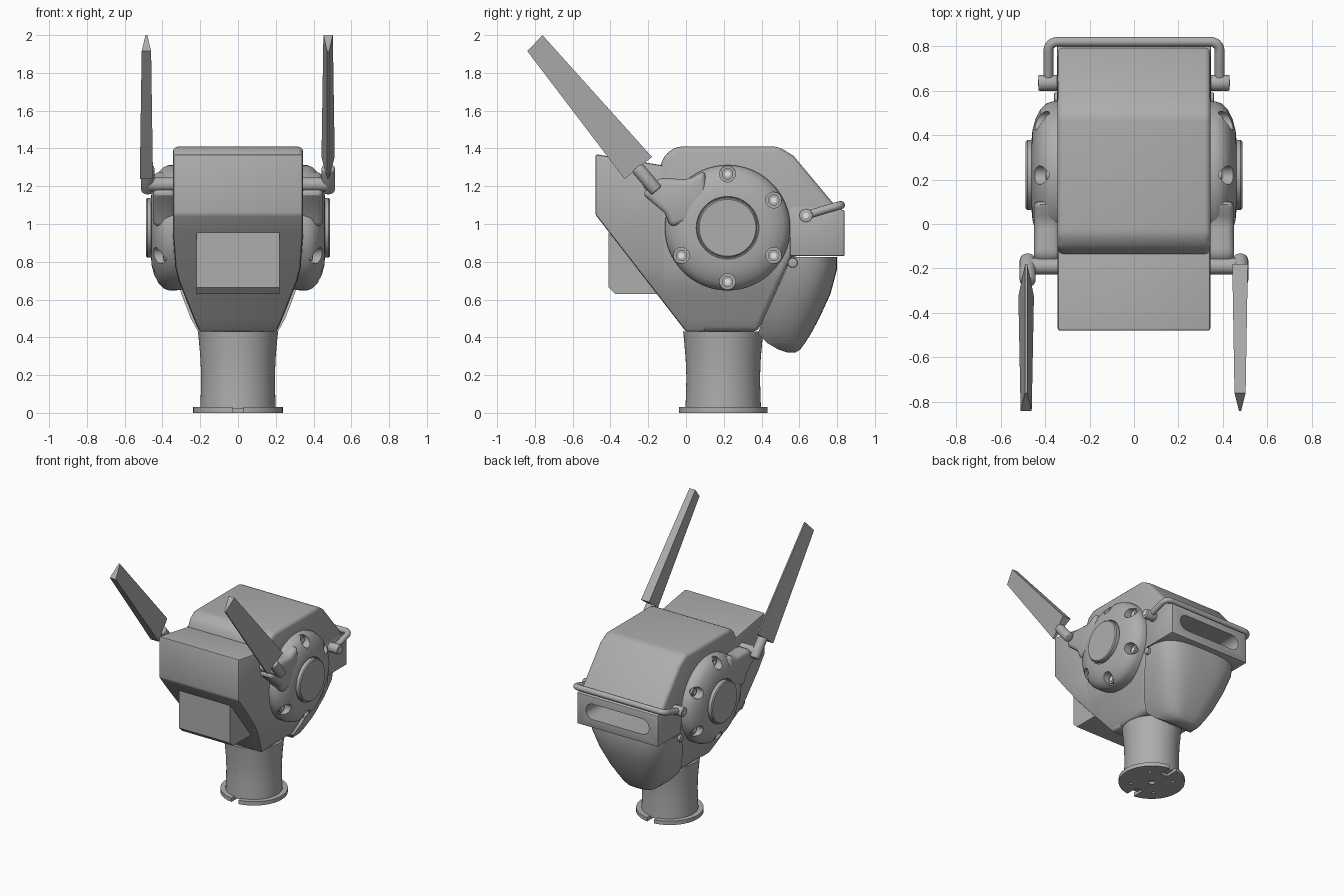
import bpy, bmesh
from math import sin, cos, pi, radians
from mathutils import Vector, Matrix

if "Cube" in bpy.data.objects:
    bpy.data.objects.remove(bpy.data.objects["Cube"])


def material(name, value):
    m = bpy.data.materials.new(name)
    m.use_nodes = True
    colour = (value, value, value, 1)
    m.diffuse_color = colour
    m.node_tree.nodes["Principled BSDF"].inputs["Base Color"].default_value = colour
    return m


GREY = material("mid grey", 0.42)
PALE = material("pale insert", 0.9)


def make(name, bm, mat=GREY):
    bmesh.ops.recalc_face_normals(bm, faces=bm.faces)
    mesh = bpy.data.meshes.new(name)
    bm.to_mesh(mesh)
    bm.free()
    mesh.materials.append(mat)
    obj = bpy.data.objects.new(name, mesh)
    bpy.context.collection.objects.link(obj)
    return obj


def finish(obj, bevel=0, segments=3, cutter=None, mirror=False):
    """Bevel, cut, mirror, then shade with sharp edges kept."""
    if bevel:
        m = obj.modifiers.new("bevel", 'BEVEL')
        m.width, m.segments, m.limit_method = bevel, segments, 'ANGLE'
        m.angle_limit = radians(30)
    if cutter:
        m = obj.modifiers.new("cut", 'BOOLEAN')
        m.operation, m.object, m.solver = 'DIFFERENCE', cutter, 'EXACT'
        cutter.hide_render = True
    if mirror:
        m = obj.modifiers.new("mirror", 'MIRROR')
        m.use_mirror_merge = False
    for o in bpy.context.selected_objects:
        o.select_set(False)
    bpy.context.view_layer.objects.active = obj
    obj.select_set(True)
    for m in list(obj.modifiers):
        bpy.ops.object.modifier_apply(modifier=m.name)
    bpy.ops.object.shade_smooth_by_angle(angle=radians(32))
    return obj


def prism(profile, x0, x1):
    """Side outline (y, z) extruded across x."""
    bm = bmesh.new()
    a, b = [[bm.verts.new((x, y, z)) for y, z in profile] for x in (x0, x1)]
    bm.faces.new(a)
    bm.faces.new(b)
    for i in range(len(a)):
        j = (i + 1) % len(a)
        bm.faces.new((a[i], a[j], b[j], b[i]))
    return bm


def add_rod(bm, p, q, r, sides=32):
    p, q = Vector(p), Vector(q)
    turn = (q - p).to_track_quat('Z', 'Y').to_matrix().to_4x4()
    bmesh.ops.create_cone(bm, cap_ends=True, segments=sides, radius1=r, radius2=r,
                          depth=(q - p).length,
                          matrix=Matrix.Translation((p + q) / 2) @ turn)
    return bm


def lathe(points, centre, axis):
    """Spin (radius, height) points around the z or x axis."""
    bm = bmesh.new()
    if axis == 'z':
        co, ax = [(r, 0, h) for r, h in points], (0, 0, 1)
    else:
        co, ax = [(h, 0, r) for r, h in points], (1, 0, 0)
    vs = [bm.verts.new(Vector(c) + Vector(centre)) for c in co]
    es = [bm.edges.new(e) for e in zip(vs, vs[1:])]
    bmesh.ops.spin(bm, geom=vs + es, cent=centre, axis=ax, angle=2 * pi, steps=64)
    bmesh.ops.remove_doubles(bm, verts=bm.verts, dist=0.0005)
    return bm


# Half width of the shell by height
WIDTHS = [(0.43, 0.205), (0.5, 0.235), (0.6, 0.275), (0.7, 0.314), (0.77, 0.332), (0.95, 0.345)]


def taper(bm):
    """Slice the shell and narrow it toward the neck."""
    for z, _ in WIDTHS[1:]:
        bmesh.ops.bisect_plane(bm, geom=bm.verts[:] + bm.edges[:] + bm.faces[:],
                               plane_co=(0, 0, z), plane_no=(0, 0, 1))
    for v in bm.verts:
        w = WIDTHS[-1][1]
        for (z0, w0), (z1, w1) in zip(WIDTHS, WIDTHS[1:]):
            if z0 - 0.001 <= v.co.z <= z1:
                w = w0 + (w1 - w0) * (v.co.z - z0) / (z1 - z0)
                break
        v.co.x *= w
    return bm


# Rear slot cutter: two round ends and a bar
def slot_cutter():
    bm = bmesh.new()
    pts = []
    for i in range(32):
        t = 2 * pi * (i + 0.5) / 32
        pts.append((0.21 * (1 if cos(t) > 0 else -1) + 0.06 * cos(t), 0.955 + 0.06 * sin(t)))
    face = bm.faces.new([bm.verts.new((x, 0.62, z)) for x, z in pts])
    ext = bmesh.ops.extrude_face_region(bm, geom=[face])["geom"]
    bmesh.ops.translate(bm, vec=(0, 0.4, 0), verts=[v for v in ext if isinstance(v, bmesh.types.BMVert)])
    return make("slot_cutter", bm)


# Head shell, snout and rear box
slot = slot_cutter()
shell = [(0.01, 0.43), (0.38, 0.43), (0.56, 0.83), (0.8, 0.83), (0.8, 1.085), (0.57, 1.36),
         (0.49, 1.41), (-0.05, 1.41), (-0.11, 1.37), (-0.145, 1.29), (-0.14, 0.635)]
finish(make("head_shell", taper(prism(shell, -1, 1))), 0.028, cutter=slot)
snout = [(-0.48, 1.05), (0, 0.43), (0.1, 0.43), (0.1, 1.3), (-0.12, 1.31), (-0.48, 1.37)]
finish(make("snout", taper(prism(snout, -0.995, 0.995))), 0.012, 2)
rear = [(0.55, 0.83), (0.84, 0.83), (0.84, 1.07), (0.79, 1.09), (0.55, 1.09)]
finish(make("rear_box", prism(rear, -0.347, 0.347)), 0.008, 2, cutter=slot)
bpy.data.objects.remove(slot)

# Sensor block under the snout
block = [(-0.41, 0.955), (-0.41, 0.665), (-0.375, 0.63), (-0.1, 0.63)]
finish(make("sensor_block", prism(block, -0.22, 0.22)))

# Rounded guard below the rear box: height, half width, front y, back y
bm = bmesh.new()
rings = []
for z, w, y0, y1 in [(0.825, 0.343, 0.55, 0.8), (0.76, 0.338, 0.53, 0.8), (0.63, 0.3, 0.47, 0.765),
                     (0.5, 0.25, 0.41, 0.705), (0.42, 0.205, 0.38, 0.662), (0.37, 0.165, 0.43, 0.63),
                     (0.335, 0.12, 0.49, 0.605), (0.32, 0.06, 0.535, 0.58)]:
    ring = []
    for i in range(33):
        t = pi * i / 32
        side = 1 if i < 16 else -1
        ring.append(bm.verts.new((side * w * abs(cos(t)) ** 0.6, y0 + (y1 - y0) * sin(t) ** 0.6, z)))
    rings.append(ring)
for a, b in zip(rings, rings[1:]):
    for i in range(33):
        j = (i + 1) % 33
        bm.faces.new((a[i], a[j], b[j], b[i]))
bm.faces.new(rings[0])
bm.faces.new(rings[-1])
finish(make("rear_guard", bm))

# Neck and notched, drilled flange
NY = 0.197
finish(make("neck", lathe([(0, 0.02), (0.2, 0.02), (0.197, 0.1), (0.195, 0.19), (0.199, 0.29),
                           (0.207, 0.38), (0.212, 0.43), (0, 0.43)], (0, NY, 0), 'z')))
bm = bmesh.new()
for s in (-1, 1):
    bmesh.ops.create_cube(bm, size=1, matrix=Matrix.Translation((0, NY + s * 0.22, 0))
                          @ Matrix.Diagonal((0.06, 0.17, 0.2, 1)))
add_rod(bm, (0, NY, -0.1), (0, NY, 0.1), 0.025)
for k in range(4):
    t = pi / 4 + k * pi / 2
    x, y = 0.15 * cos(t), NY + 0.15 * sin(t)
    add_rod(bm, (x, y, -0.1), (x, y, 0.1), 0.012, 16)
cutter = make("flange_cutter", bm)
finish(make("neck_flange", add_rod(bmesh.new(), (0, NY, 0), (0, NY, 0.03), 0.237, 64)), cutter=cutter)
bpy.data.objects.remove(cutter)

# Ear domes with bolt pockets
EY, EZ = 0.22, 0.98
spots = [(EY + 0.285 * cos(radians(a)), EZ + 0.285 * sin(radians(a))) for a in (90, 31, -31, -90, -149)]
pockets, bolts, inserts = bmesh.new(), bmesh.new(), bmesh.new()
for y, z in spots:
    add_rod(pockets, (0.38, y, z), (0.6, y, z), 0.042)
    add_rod(bolts, (0.37, y, z), (0.395, y, z), 0.03)
    add_rod(inserts, (0.394, y, z), (0.398, y, z), 0.015)
cutter = make("pocket_cutter", pockets)
dome = [(0, 0.3), (0.33, 0.3), (0.332, 0.365), (0.322, 0.395), (0.295, 0.422), (0.25, 0.444),
        (0.2, 0.457), (0.166, 0.46), (0.162, 0.45), (0.157, 0.45), (0.157, 0.48), (0.15, 0.487), (0, 0.488)]
finish(make("ear_dome", lathe(dome, (0, EY, EZ), 'x')), cutter=cutter, mirror=True)
bpy.data.objects.remove(cutter)
finish(make("ear_bolts", bolts), mirror=True)

# Arm from ear to antenna hinge
arm = [(-0.235, 1.16), (-0.14, 1.245), (0.01, 1.235), (0.1, 1.285), (0.12, 1.05), (-0.08, 0.98), (-0.115, 1.06)]
finish(make("ear_arm", prism(arm, 0.33, 0.45)), 0.03, mirror=True)
finish(make("hinge_rod", add_rod(bmesh.new(), (0.3, -0.19, 1.21), (0.47, -0.19, 1.21), 0.037)), mirror=True)
finish(make("hinge_pin", add_rod(bmesh.new(), (0.478, -0.155, 1.175), (0.478, -0.26, 1.3), 0.036)),
       0.012, mirror=True)

# Wedge-section antennas, thick edge up on one side and down on the other
LOW, HIGH = [(-0.325, 1.238), (-0.84, 1.915)], [(-0.76, 2.0), (-0.18, 1.355)]
for name, x, thick_up in (("left_antenna", 0.477, True), ("right_antenna", -0.485, False)):
    bm = prism(LOW + HIGH, -1, 1)
    for v in bm.verts:
        upper = any((Vector((v.co.y, v.co.z)) - Vector(p)).length < 0.001 for p in HIGH)
        half = (0.035 if v.co.z < 1.6 else 0.025) if upper == thick_up else 0.005
        v.co.x = x + half * v.co.x
    finish(make(name, bm))

# Rear handle and its mounts
curve = bpy.data.curves.new("handle", 'CURVE')
curve.dimensions, curve.bevel_depth, curve.bevel_resolution = '3D', 0.022, 4
half = [(0.385, 0.635, 1.045), (0.385, 0.73, 1.075), (0.385, 0.82, 1.1), (0.29, 0.82, 1.1)]
path = half + [(-x, y, z) for x, y, z in reversed(half)]
spline = curve.splines.new('NURBS')
spline.points.add(len(path) - 1)
for p, c in zip(spline.points, path):
    p.co = (*c, 1)
spline.order_u, spline.use_endpoint_u, spline.resolution_u = 3, True, 8
curve.materials.append(GREY)
bpy.context.collection.objects.link(bpy.data.objects.new("handle", curve))
finish(make("handle_mount", add_rod(bmesh.new(), (0.33, 0.635, 1.045), (0.43, 0.635, 1.045), 0.036)),
       0.005, 2, mirror=True)
add_rod(inserts, (0.428, 0.635, 1.045), (0.432, 0.635, 1.045), 0.015)
finish(make("bolt_inserts", inserts, PALE), mirror=True)

# Guard bolt
finish(make("guard_bolt", add_rod(bmesh.new(), (0.31, 0.565, 0.795), (0.36, 0.565, 0.795), 0.026)),
       0.006, 2, mirror=True)
